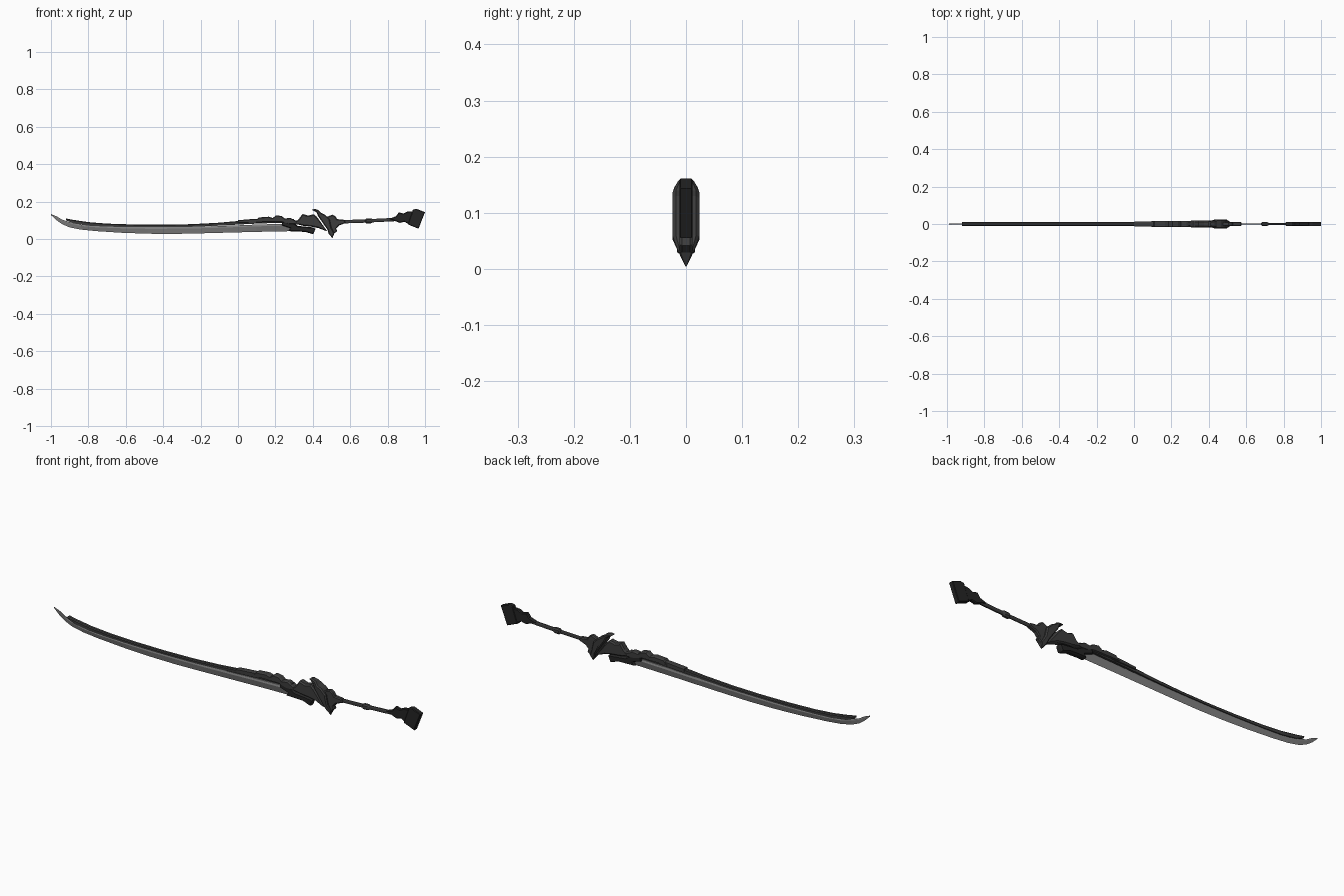
import bpy, bmesh


def material(name, g):
    m = bpy.data.materials.new(name)
    m.diffuse_color = (g, g, g, 1)
    return m


STEEL = material("steel", 0.22)
DARK = material("dark_metal", 0.045)
BLACK = material("black_metal", 0.018)


def finish(name, bm, mat):
    bmesh.ops.recalc_face_normals(bm, faces=bm.faces[:])
    me = bpy.data.meshes.new(name)
    bm.to_mesh(me)
    bm.free()
    me.materials.append(mat)
    ob = bpy.data.objects.new(name, me)
    bpy.context.collection.objects.link(ob)
    return ob


def plate(name, pts, half, mat, chamfer=0.006, rim=0.6, shape=None):
    """Side outline (x, z) made into a plate with chamfered faces on both sides."""
    bm = bmesh.new()
    y = half * rim
    a = [bm.verts.new((x, -y, z)) for x, z in pts]
    b = [bm.verts.new((x, y, z)) for x, z in pts]
    n = len(pts)
    caps = [bm.faces.new(a), bm.faces.new(b[::-1])]
    for i in range(n):
        j = (i + 1) % n
        bm.faces.new((a[i], b[i], b[j], a[j]))
    bmesh.ops.recalc_face_normals(bm, faces=bm.faces[:])
    for cap, side in zip(caps, (-1, 1)):
        bmesh.ops.inset_region(bm, faces=[cap], thickness=chamfer, depth=0)
        for v in cap.verts:
            v.co.y = side * half
    if shape:
        for v in bm.verts:
            v.co.y *= shape(v.co.z)
    return finish(name, bm, mat)


def loft(name, rings, mat):
    """Bridge equal-sized cross-sections and close both ends."""
    bm = bmesh.new()
    loops = [[bm.verts.new(p) for p in r] for r in rings]
    n = len(loops[0])
    for r, s in zip(loops, loops[1:]):
        for i in range(n):
            j = (i + 1) % n
            bm.faces.new((r[i], r[j], s[j], s[i]))
    bm.faces.new(loops[0])
    bm.faces.new(loops[-1][::-1])
    return finish(name, bm, mat)


# Curved steel blade: x, edge z, back z, half thickness
blade = [(-1, .128, .133, .001), (-.97, .100, .121, .002), (-.94, .079, .103, .003),
         (-.90, .062, .090, .004), (-.84, .050, .076, .005), (-.76, .042, .069, .006),
         (-.62, .033, .065, .006), (-.48, .028, .063, .006), (-.34, .027, .064, .006),
         (-.2, .030, .066, .006), (-.05, .034, .071, .007), (.1, .038, .077, .008),
         (.3, .042, .083, .009)]
loft("blade", [[(x, 0, lo), (x, w, lo + .75 * (hi - lo)), (x, w * .7, hi),
                (x, -w * .7, hi), (x, -w, lo + .75 * (hi - lo))]
               for x, lo, hi, w in blade], STEEL)

# Dark spine along the back of the blade
spine = [(-.92, .100, .110), (-.88, .083, .102), (-.8, .071, .090), (-.7, .066, .082),
         (-.55, .063, .077), (-.4, .063, .076), (-.25, .065, .079), (-.1, .071, .087),
         (0, .077, .096), (.12, .083, .105), (.3, .088, .108)]
loft("spine", [[(x, -.009, lo), (x, .009, lo), (x, .010, hi - .004), (x, .006, hi),
                (x, -.006, hi), (x, -.010, hi - .004)] for x, lo, hi in spine], DARK)

# Stepped armour over the root of the spine
plate("spine_sleeve", [(0, .085), (0, .100), (.09, .108), (.13, .108), (.13, .088)],
      .014, DARK, .003)
plate("root_armour", [(.09, .092), (.11, .115), (.165, .119), (.185, .112), (.205, .127),
                      (.235, .122), (.25, .109), (.28, .113), (.31, .098), (.34, .098),
                      (.34, .078), (.27, .078), (.23, .09)], .017, DARK, .004)
plate("blade_clamp", [(.235, .093), (.285, .092), (.32, .07), (.40, .062), (.415, .055),
                      (.402, .025), (.36, .038), (.30, .040), (.27, .042), (.28, .058),
                      (.235, .072)], .016, BLACK, .005, .5)
plate("guard_body", [(.30, .083), (.325, .107), (.345, .134), (.375, .125), (.405, .132),
                     (.422, .118), (.478, .040), (.43, .058), (.39, .066), (.35, .070)],
      .018, DARK, .006)


# Diagonal crossguard, keeled toward its lower point
def keel(z):
    return min(1, max(.05, (z - .002) / .05), max(.5, 1 - (z - .14) * 25))


plate("crossguard", [(.395, .156), (.41, .161), (.43, .155), (.445, .140), (.465, .130),
                     (.49, .105), (.50, .06), (.515, .03), (.505, .004), (.485, .028),
                     (.478, .05), (.428, .122), (.42, .142)],
      .024, DARK, .005, .75, keel)
plate("guard_ferrule", [(.44, .125), (.475, .118), (.505, .130), (.52, .122), (.53, .106),
                        (.57, .102), (.575, .085), (.54, .072), (.525, .055), (.53, .042),
                        (.51, .025), (.485, .055)], .012, DARK, .005)

# Slim grip with a raised ring
grip = [(.56, .092, .009, .004), (.68, .096, .009, .004), (.685, .096, .013, .011),
        (.71, .097, .013, .011), (.72, .098, .009, .006), (.84, .104, .009, .006)]
loft("grip", [[(x, -w, z - h * .5), (x, -w * .5, z - h), (x, w * .5, z - h), (x, w, z - h * .5),
               (x, w, z + h * .5), (x, w * .5, z + h), (x, -w * .5, z + h), (x, -w, z + h * .5)]
              for x, z, h, w in grip], DARK)

# Pommel: jagged collar and tilted end block
plate("pommel_collar", [(.81, .108), (.845, .122), (.86, .142), (.885, .136), (.905, .146),
                        (.935, .148), (.915, .078), (.89, .092), (.865, .086), (.84, .096)],
      .010, BLACK, .004)
plate("pommel_block", [(.935, .157), (.955, .161), (1.0, .143), (.965, .055), (.908, .078)],
      .012, BLACK, .004, .8)
